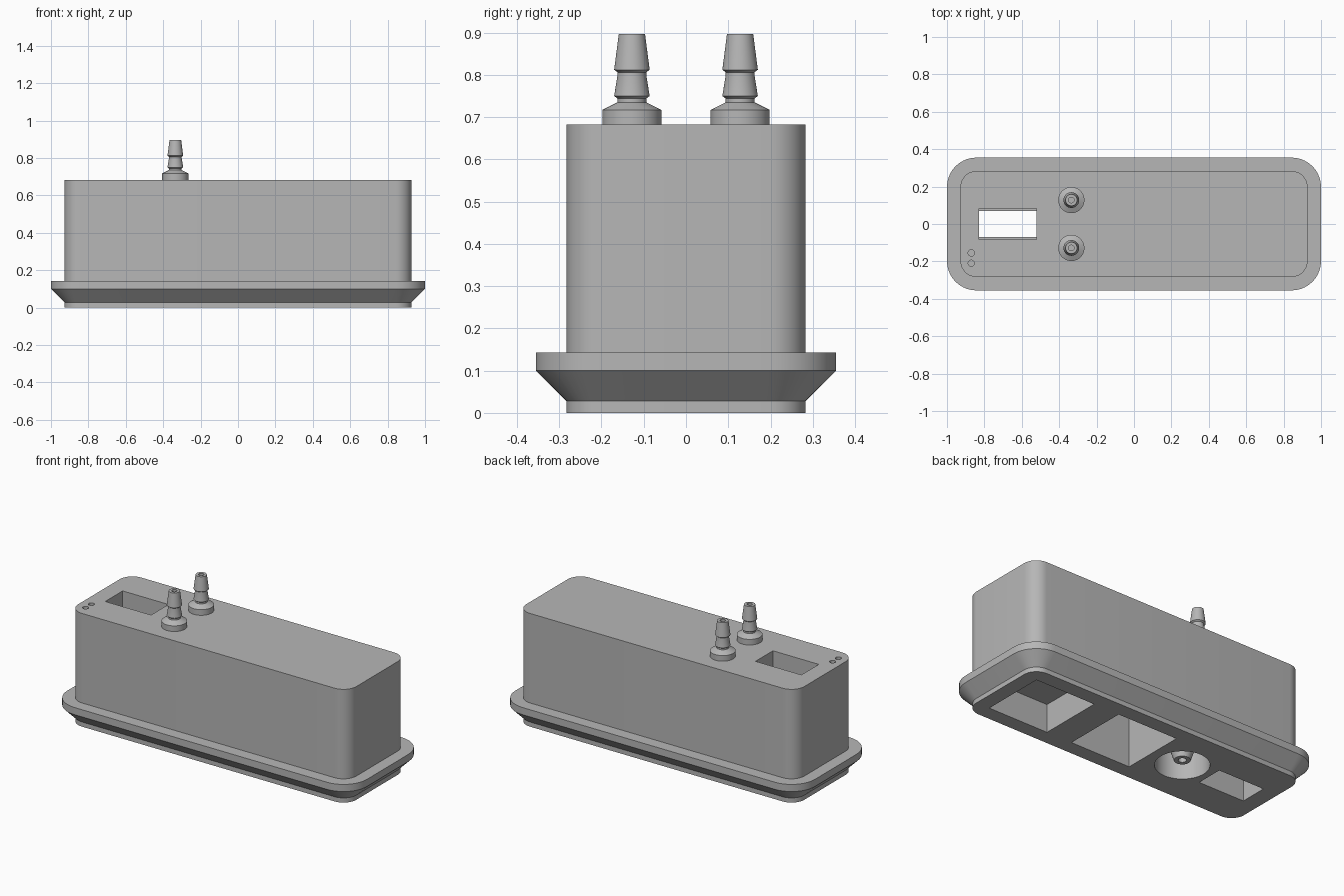
import bpy, bmesh, math
from mathutils import Matrix, Vector

cube = bpy.data.objects.get("Cube")
if cube:
    bpy.data.objects.remove(cube, do_unlink=True)

grey = bpy.data.materials.new("plain grey")
grey.use_nodes = True
grey.diffuse_color = (0.47, 0.47, 0.47, 1)
grey.node_tree.nodes["Principled BSDF"].inputs["Base Color"].default_value = grey.diffuse_color


def finish(name, bm):
    bmesh.ops.recalc_face_normals(bm, faces=bm.faces)
    mesh = bpy.data.meshes.new(name)
    bm.to_mesh(mesh)
    bm.free()
    mesh.materials.append(grey)
    obj = bpy.data.objects.new(name, mesh)
    bpy.context.collection.objects.link(obj)
    return obj


def smooth(obj):
    bpy.ops.object.select_all(action='DESELECT')
    obj.select_set(True)
    bpy.context.view_layer.objects.active = obj
    bpy.ops.object.shade_smooth_by_angle(angle=math.radians(25))


def bridge(bm, a, b):
    n = len(a)
    for i in range(n):
        j = (i + 1) % n
        bm.faces.new((a[i], a[j], b[j], b[i]))


def rounded_ring(bm, hx, hy, r, z, steps=10):
    ring = []
    for q, (sx, sy) in enumerate(((1, 1), (-1, 1), (-1, -1), (1, -1))):
        for k in range(steps + 1):
            a = (q + k / steps) * math.pi / 2
            ring.append(bm.verts.new((sx * (hx - r) + r * math.cos(a),
                                      sy * (hy - r) + r * math.sin(a), z)))
    return ring


def lathe(name, profile, x, y, n=40):
    """Revolve a closed (radius, z) outline about a vertical axis."""
    bm = bmesh.new()
    rings = [[bm.verts.new((x + r * math.cos(t * math.tau / n),
                            y + r * math.sin(t * math.tau / n), z)) for t in range(n)]
             for r, z in profile]
    for i, ring in enumerate(rings):
        bridge(bm, ring, rings[(i + 1) % len(rings)])
    return finish(name, bm)


def box_cutter(x, sx, sy, z0, z1):
    bm = bmesh.new()
    bmesh.ops.create_cube(bm, size=1, matrix=Matrix.Translation((x, 0, (z0 + z1) / 2))
                          @ Matrix.Diagonal(Vector((sx, sy, z1 - z0, 1))))
    return finish("cutter", bm)


def round_cutter(x, y, r, z0, z1, n=40):
    bm = bmesh.new()
    bmesh.ops.create_cone(bm, cap_ends=True, segments=n, radius1=r, radius2=r, depth=z1 - z0,
                          matrix=Matrix.Translation((x, y, (z0 + z1) / 2)))
    return finish("cutter", bm)


# Housing with its sloped flange
TOP = 0.683
bm = bmesh.new()
rings = [rounded_ring(bm, 0.928 + o, 0.283 + o, 0.085 + o, z) for o, z in
         ((0, 0), (0, 0.028), (0.072, 0.1), (0.072, 0.143), (0, 0.143), (0, TOP))]
for low, high in zip(rings, rings[1:]):
    bridge(bm, low, high)
bm.faces.new(rings[0])
bm.faces.new(rings[-1])
housing = finish("housing", bm)

# Through slot with a narrower middle, two pockets, round socket, pinholes
SLOT, PORT = -0.675, -0.335
cutters = [
    box_cutter(SLOT, 0.306, 0.137, -0.1, 0.8),
    box_cutter(SLOT, 0.306, 0.166, 0.45, 0.8),
    box_cutter(SLOT, 0.306, 0.166, -0.1, 0.25),
    box_cutter(0.64, 0.4, 0.39, -0.1, 0.17),
    box_cutter(0.07, 0.4, 0.39, -0.1, 0.5),
    round_cutter(PORT, 0, 0.148, -0.1, 0.2),
]
cutters += [round_cutter(-0.87, y, 0.017, TOP - 0.08, 0.8, 20) for y in (-0.155, -0.21)]
bpy.context.view_layer.objects.active = housing
for cutter in cutters:
    cutter.hide_render = True
    mod = housing.modifiers.new("cut", 'BOOLEAN')
    mod.operation = 'DIFFERENCE'
    mod.solver = 'EXACT'
    mod.object = cutter
    bpy.ops.object.modifier_apply(modifier=mod.name)
    bpy.data.objects.remove(cutter, do_unlink=True)
smooth(housing)

# Barbed hose connectors on the top
barb = [(0.015, TOP), (0.07, TOP), (0.07, 0.717), (0.034, 0.735), (0.034, 0.744),
        (0.042, 0.75), (0.034, 0.8), (0.034, 0.806), (0.042, 0.812), (0.031, 0.897),
        (0.015, 0.897)]
for name, y in (("front_barb", -0.128), ("back_barb", 0.128)):
    smooth(lathe(name, barb, PORT, y))

# Tapered nozzle inside the round socket
smooth(lathe("socket_nozzle", [(0.022, 0.2), (0.1, 0.2), (0.045, 0.03), (0.022, 0.03)], PORT, 0))
